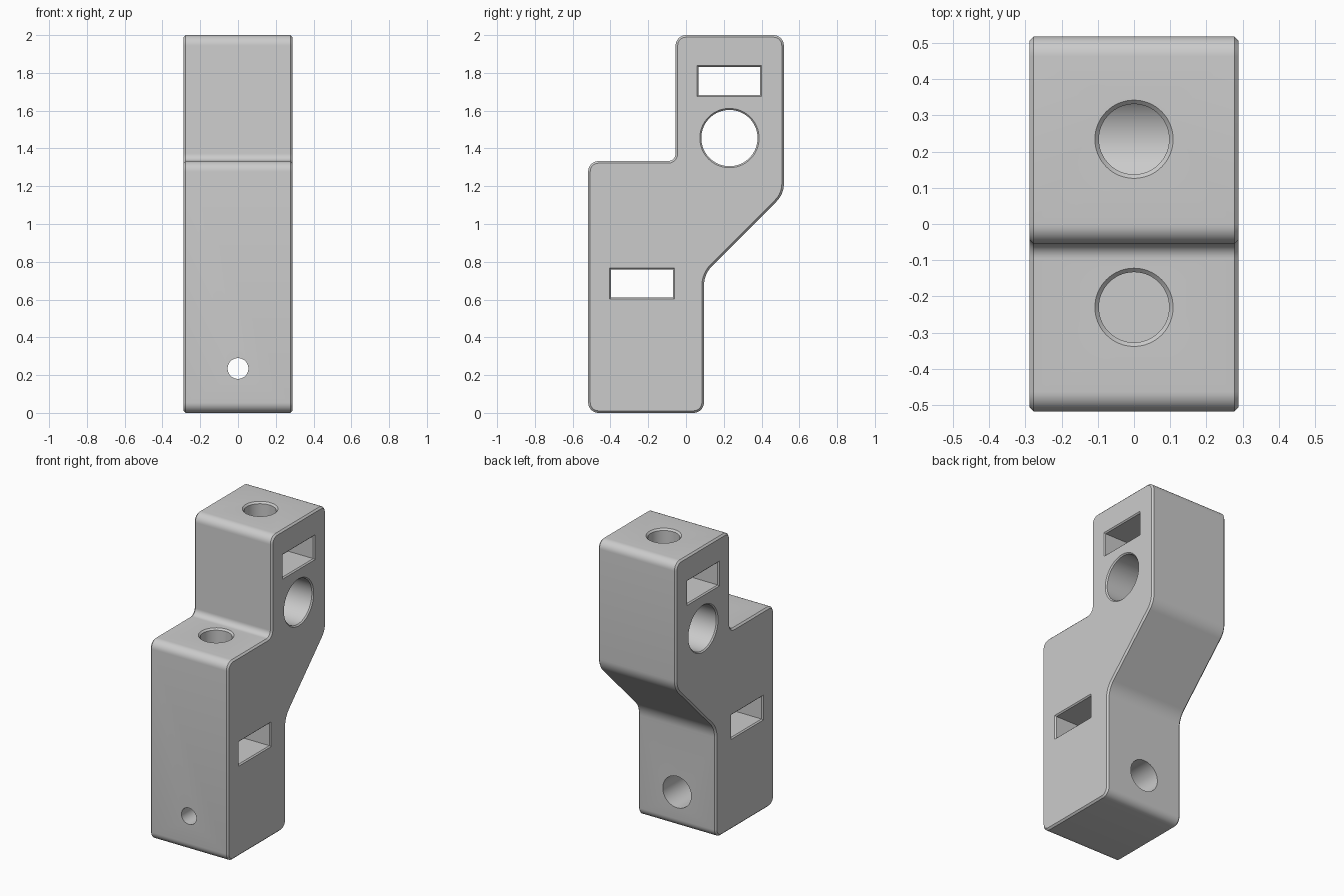
import bpy, bmesh, math
from mathutils import Vector, Matrix

if "Cube" in bpy.data.objects:
    bpy.data.objects.remove(bpy.data.objects["Cube"])

HALF_W = 0.288   # half width of the block along x
CH = 0.011       # edge chamfer

grey = bpy.data.materials.new("plain grey")
grey.diffuse_color = (0.6, 0.6, 0.6, 1)
grey.use_nodes = True
grey.node_tree.nodes["Principled BSDF"].inputs["Base Color"].default_value = grey.diffuse_color


def make_object(name, bm):
    bmesh.ops.recalc_face_normals(bm, faces=bm.faces)
    mesh = bpy.data.meshes.new(name)
    bm.to_mesh(mesh)
    bm.free()
    mesh.materials.append(grey)
    obj = bpy.data.objects.new(name, mesh)
    bpy.context.collection.objects.link(obj)
    return obj


def rounded(corners, steps=8):
    """Round each (y, z, radius) corner of a closed outline with an arc."""
    pts, n = [], len(corners)
    for i, (y, z, r) in enumerate(corners):
        p = Vector((y, z))
        a = (Vector(corners[i - 1][:2]) - p).normalized()
        b = (Vector(corners[(i + 1) % n][:2]) - p).normalized()
        half = a.angle(b) / 2
        centre = p + (a + b).normalized() * (r / math.sin(half))
        start = p + a * (r / math.tan(half)) - centre
        end = p + b * (r / math.tan(half)) - centre
        sweep = start.angle_signed(end)
        for k in range(steps + 1):
            pts.append(centre + Matrix.Rotation(-sweep * k / steps, 2) @ start)
    return pts


def loft(name, rings):
    """Closed solid through a list of equal-length point rings."""
    bm = bmesh.new()
    loops = [[bm.verts.new(p) for p in ring] for ring in rings]
    n = len(loops[0])
    for a, b in zip(loops, loops[1:]):
        for i in range(n):
            j = (i + 1) % n
            bm.faces.new((a[i], a[j], b[j], b[i]))
    bm.faces.new(loops[0])
    bm.faces.new(loops[-1])
    return make_object(name, bm)


def round_cutter(name, origin, axis, stations, sides=64):
    """Turned cutter: stations are (distance along axis, radius)."""
    turn = Vector(axis).to_track_quat('Z', 'Y')
    rings = []
    for d, r in stations:
        rings.append([Vector(origin) + turn @ Vector((r * math.cos(t), r * math.sin(t), d))
                      for t in (2 * math.pi * k / sides for k in range(sides))])
    return loft(name, rings)


def slot_cutter(name, y, z, hy, hz):
    """Rectangular cutter through the sides, flared at both mouths."""
    rings = []
    for x, g in side_stations(0):
        rings.append([(x, y + sy * (hy + g), z + sz * (hz + g))
                      for sy, sz in ((-1, -1), (1, -1), (1, 1), (-1, 1))])
    return loft(name, rings)


def side_stations(r, c=0.008):
    w = HALF_W
    return [(-w - c, r + 2 * c), (-w + c, r), (w - c, r), (w + c, r + 2 * c)]


# Stepped block: rounded side outline, extruded across x, chamfered rims
outline = rounded([
    (-0.518, 0.0, 0.055), (0.095, 0.0, 0.055), (0.095, 0.735, 0.15),
    (0.518, 1.158, 0.13), (0.518, 2.0, 0.055), (-0.055, 2.0, 0.055),
    (-0.055, 1.333, 0.04), (-0.518, 1.333, 0.055)])
bm = bmesh.new()
base = bm.faces.new([bm.verts.new((-HALF_W, p.x, p.y)) for p in outline])
ext = bmesh.ops.extrude_face_region(bm, geom=[base], use_keep_orig=True)
top = [v for v in ext["geom"] if isinstance(v, bmesh.types.BMVert)]
bmesh.ops.translate(bm, verts=top, vec=(2 * HALF_W, 0, 0))
bmesh.ops.recalc_face_normals(bm, faces=bm.faces)
rims = [e for e in bm.edges if abs(e.verts[0].co.x - e.verts[1].co.x) < 1e-6]
bmesh.ops.bevel(bm, geom=rims, offset=CH, segments=1, affect='EDGES')
block = make_object("stepped_block", bm)

cutters = [
    # Side slots and cross bore
    slot_cutter("upper_slot_cutter", 0.23, 1.757, 0.163, 0.075),
    slot_cutter("lower_slot_cutter", -0.233, 0.685, 0.163, 0.075),
    round_cutter("cross_bore_cutter", (0, 0.23, 1.455), (1, 0, 0), side_stations(0.149)),
    # Vertical bores ending in the cross bore and in the lower slot
    round_cutter("upper_bore_cutter", (0, 0.234, 2.0), (0, 0, 1),
                 [(-0.545, 0.097), (-CH, 0.097), (CH, 0.097 + 2 * CH)]),
    round_cutter("lower_bore_cutter", (0, -0.23, 1.333), (0, 0, 1),
                 [(-0.648, 0.097), (-CH, 0.097), (CH, 0.097 + 2 * CH)]),
    # Screw hole with a wide counterbore from the back
    round_cutter("screw_hole_cutter", (0, 0, 0.235), (0, 1, 0),
                 [(-0.6, 0.055), (-0.33, 0.055), (-0.33, 0.105), (0.2, 0.105)]),
]
for cutter in cutters:
    mod = block.modifiers.new(cutter.name, 'BOOLEAN')
    mod.operation = 'DIFFERENCE'
    mod.solver = 'EXACT'
    mod.object = cutter

# Apply the cuts, then smooth the rounded surfaces
bpy.context.view_layer.objects.active = block
block.select_set(True)
for mod in list(block.modifiers):
    bpy.ops.object.modifier_apply(modifier=mod.name)
for cutter in cutters:
    bpy.data.objects.remove(cutter)
bpy.ops.object.shade_smooth_by_angle(angle=math.radians(30))
